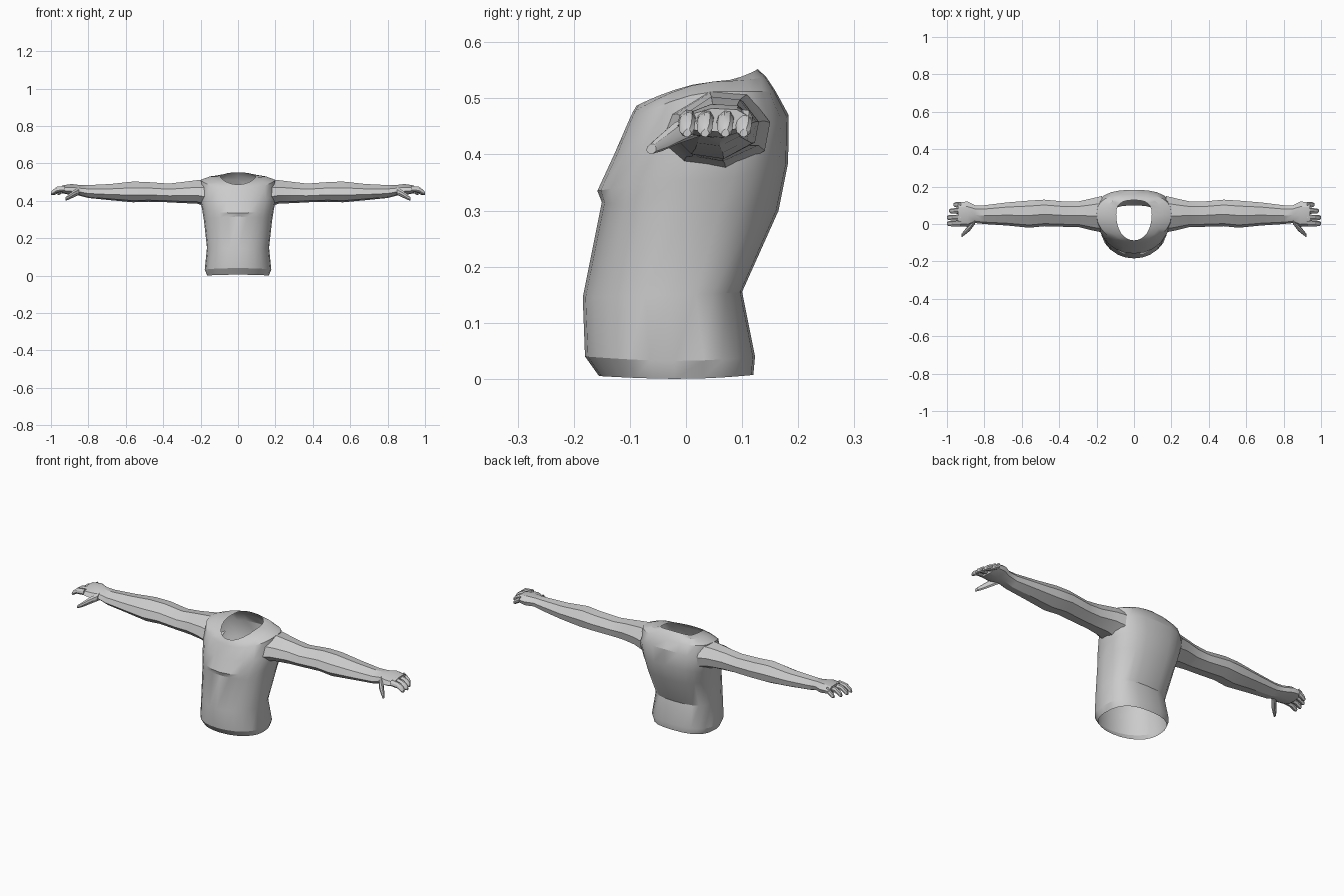
import bpy, bmesh, math

cube = bpy.data.objects.get("Cube")
if cube:
    bpy.data.objects.remove(cube)

grey = bpy.data.materials.new("plain grey")
grey.use_nodes = True
colour = (0.6, 0.6, 0.6, 1)
grey.diffuse_color = colour
grey.node_tree.nodes["Principled BSDF"].inputs["Base Color"].default_value = colour


def loft(name, rings, caps=(False, False), angle=30):
    """Skin a list of equal-sized closed rings."""
    bm = bmesh.new()
    loops = [[bm.verts.new(p) for p in ring] for ring in rings]
    n = len(loops[0])
    for a, b in zip(loops, loops[1:]):
        for i in range(n):
            j = (i + 1) % n
            bm.faces.new((a[i], a[j], b[j], b[i]))
    for wanted, ring in zip(caps, (loops[0], loops[-1])):
        if wanted:
            bm.faces.new(ring)
    bmesh.ops.recalc_face_normals(bm, faces=bm.faces)
    mesh = bpy.data.meshes.new(name)
    bm.to_mesh(mesh)
    bm.free()
    mesh.materials.append(grey)
    obj = bpy.data.objects.new(name, mesh)
    bpy.context.collection.objects.link(obj)
    bpy.ops.object.select_all(action="DESELECT")
    obj.select_set(True)
    bpy.context.view_layer.objects.active = obj
    bpy.ops.object.shade_smooth_by_angle(angle=math.radians(angle))
    return obj


def torso_ring(half, front, back, mid, z_front, z_side, z_back, sides=24):
    """Rounded ring, squarer at the back, with its own heights round the rim."""
    pts = []
    for i in range(sides):
        t = 2 * math.pi * i / sides
        c, s = math.cos(t), math.sin(t)
        e = 0.75 if s > 0 else 0.95
        x = half * math.copysign(abs(c) ** e, c)
        d = abs(s) ** e
        end, z_end = (back, z_back) if s > 0 else (front, z_front)
        pts.append((x, mid + (end - mid) * d, z_side + (z_end - z_side) * abs(s) ** 1.5))
    return pts


# Torso shell, open at the waist and neck
torso = [
    (0.165, -0.155, 0.120, -0.02, 0.005, 0.000, 0.007),
    (0.178, -0.180, 0.123, -0.02, 0.040, 0.032, 0.040),
    (0.166, -0.184, 0.100, -0.03, 0.145, 0.150, 0.155),
    (0.183, -0.150, 0.165, 0.00, 0.315, 0.300, 0.300),
    (0.192, -0.158, 0.182, 0.03, 0.335, 0.355, 0.385),
    (0.208, -0.128, 0.183, 0.05, 0.400, 0.425, 0.470),
    (0.200, -0.102, 0.160, 0.05, 0.460, 0.512, 0.512),
    (0.150, -0.095, 0.143, 0.05, 0.475, 0.530, 0.538),
    (0.095, -0.088, 0.128, 0.05, 0.487, 0.530, 0.552),
]
loft("torso", [torso_ring(*r) for r in torso], angle=28)

# Limb cross-section: a ridge on top and a flat underside
SECTION = [(0, .35), (.1, .7), (.45, 1), (.8, .95), (1, .6), (.95, .25), (.6, 0), (.2, .08)]


def limb(name, side, stations, caps):
    rings = [[(side * x, y0 + (y1 - y0) * u, z0 + (z1 - z0) * v) for u, v in SECTION]
             for x, y0, y1, z0, z1 in stations]
    return loft(name, rings, caps)


def digit(name, side, path):
    """Finger or thumb through x, y, z, radius points."""
    limb(name, side, [(x, y - r, y + r, z - r, z + r) for x, y, z, r in path], (True, True))


# Arm and palm stations: x, then y and z ranges
arm = [
    (0.17, -0.045, 0.150, 0.370, 0.515),
    (0.22, -0.035, 0.138, 0.385, 0.510),
    (0.30, -0.015, 0.120, 0.388, 0.500),
    (0.37, -0.015, 0.120, 0.392, 0.492),
    (0.48, -0.012, 0.130, 0.395, 0.500),
    (0.56, -0.020, 0.125, 0.392, 0.503),
    (0.68, -0.008, 0.115, 0.403, 0.490),
    (0.80, 0.000, 0.100, 0.415, 0.484),
    (0.85, 0.005, 0.100, 0.428, 0.485),
    (0.89, -0.015, 0.120, 0.430, 0.490),
    (0.94, -0.012, 0.116, 0.440, 0.482),
]
fingers = {"index": (0.002, 1.0), "middle": (0.034, 1.0),
           "ring": (0.070, 0.988), "little": (0.103, 0.965)}

for label, side in (("left", 1), ("right", -1)):
    limb(label + "_arm", side, arm, (False, True))
    for finger, (y, tip) in fingers.items():
        digit(f"{label}_{finger}_finger", side, [
            (0.925, y, 0.464, 0.016), (tip - 0.032, y, 0.460, 0.015),
            (tip - 0.008, y, 0.444, 0.013), (tip, y, 0.438, 0.007)])
    digit(label + "_thumb", side, [
        (0.850, 0.020, 0.452, 0.020), (0.878, -0.018, 0.438, 0.019),
        (0.905, -0.045, 0.420, 0.014), (0.922, -0.062, 0.410, 0.009)])
